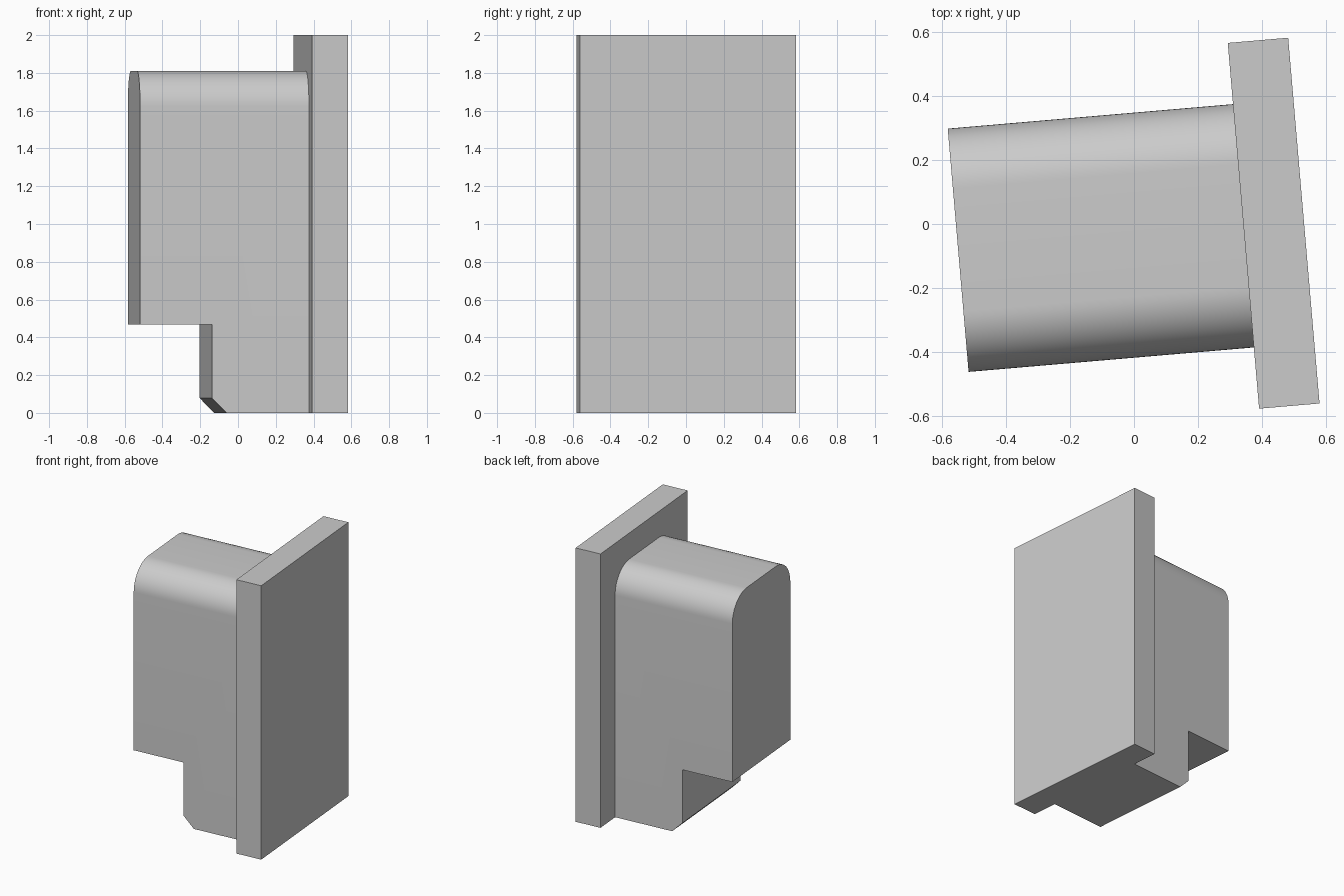
import bpy, bmesh, math
from mathutils import Matrix

cube = bpy.data.objects.get("Cube")
if cube:
    bpy.data.objects.remove(cube, do_unlink=True)

grey = bpy.data.materials.new("plain grey")
grey.use_nodes = True
colour = (0.6, 0.6, 0.6, 1)
grey.diffuse_color = colour
grey.node_tree.nodes["Principled BSDF"].inputs["Base Color"].default_value = colour

# Both parts share a slight turn about the plate's centre
PLACE = Matrix.Translation((0.4375, 0.0025, 0)) @ Matrix.Rotation(math.radians(4.9), 4, "Z")


def extruded(name, profile, width, round_top=0):
    """Extrude an x-z profile along y, optionally rounding its long top edges."""
    bm = bmesh.new()
    face = bm.faces.new([bm.verts.new((x, -width / 2, z)) for x, z in profile])
    moved = bmesh.ops.extrude_face_region(bm, geom=[face])["geom"]
    bmesh.ops.translate(bm, vec=(0, width, 0),
                        verts=[v for v in moved if isinstance(v, bmesh.types.BMVert)])
    bmesh.ops.recalc_face_normals(bm, faces=bm.faces[:])
    if round_top:
        top = max(z for x, z in profile)
        edges = [e for e in bm.edges
                 if all(abs(v.co.z - top) < 1e-5 for v in e.verts)
                 and abs(e.verts[0].co.y - e.verts[1].co.y) < 1e-5]
        bmesh.ops.bevel(bm, geom=edges, offset=round_top, offset_type="OFFSET",
                        segments=16, profile=0.5, affect="EDGES")
    mesh = bpy.data.meshes.new(name)
    bm.to_mesh(mesh)
    bm.free()
    mesh.materials.append(grey)
    obj = bpy.data.objects.new(name, mesh)
    obj.matrix_world = PLACE
    bpy.context.collection.objects.link(obj)
    return obj


# Upright back plate
extruded("back_plate", [(-0.095, 0), (0.095, 0), (0.095, 2), (-0.095, 2)], 1.15)

# Stepped body: chamfered foot, notch under the overhang, rounded top
body = extruded("body", [(-0.095, 0), (-0.532, 0), (-0.61, 0.078), (-0.61, 0.467),
                         (-0.992, 0.467), (-0.992, 1.81), (-0.095, 1.81)],
                0.765, round_top=0.19)
bpy.ops.object.select_all(action="DESELECT")
body.select_set(True)
bpy.context.view_layer.objects.active = body
bpy.ops.object.shade_smooth_by_angle(angle=math.radians(30))
